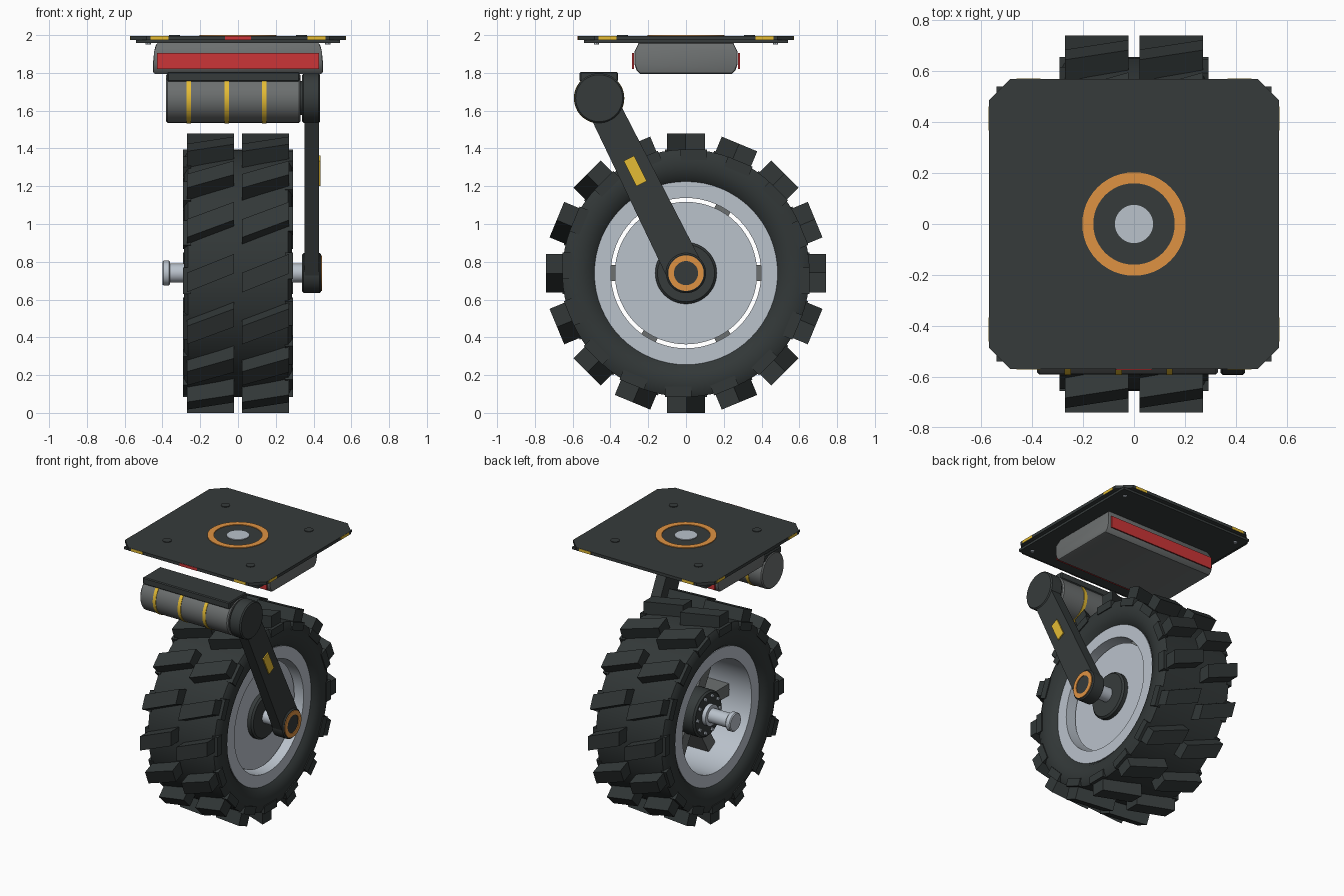
import bpy, bmesh, math
from mathutils import Matrix, Vector

if "Cube" in bpy.data.objects:
    bpy.data.objects.remove(bpy.data.objects["Cube"])

def mat(name, c):
    m = bpy.data.materials.new(name)
    m.diffuse_color = (*c, 1)
    m.use_nodes = True
    m.node_tree.nodes["Principled BSDF"].inputs["Base Color"].default_value = m.diffuse_color
    return m

DARK = mat("dark_metal", (0.037, 0.044, 0.044))
RUBBER = mat("rubber", (0.032, 0.039, 0.039))
GREY = mat("mid_grey", (0.150, 0.160, 0.160))
LIGHT = mat("light_steel", (0.49, 0.54, 0.60))
YELLOW = mat("yellow", (0.78, 0.50, 0.035))
RED = mat("red", (0.60, 0.036, 0.038))
COPPER = mat("copper", (0.74, 0.29, 0.055))
HUB = 0.74  # wheel centre height

def finish(bm, name, m, smooth=True):
    bmesh.ops.recalc_face_normals(bm, faces=bm.faces)
    me = bpy.data.meshes.new(name)
    bm.to_mesh(me)
    bm.free()
    me.materials.append(m)
    ob = bpy.data.objects.new(name, me)
    bpy.context.collection.objects.link(ob)
    if smooth:
        bpy.ops.object.select_all(action='DESELECT')
        ob.select_set(True)
        bpy.context.view_layer.objects.active = ob
        bpy.ops.object.shade_smooth_by_angle(angle=math.radians(30))
    return ob

def add_box(bm, lo, hi, mtx=Matrix()):
    lo, hi = Vector(lo), Vector(hi)
    bmesh.ops.create_cube(bm, size=1, matrix=mtx @ Matrix.Translation((lo + hi) / 2) @ Matrix.Diagonal((*(hi - lo), 1)))

def box(name, m, lo, hi, bevel=0, seg=3):
    bm = bmesh.new()
    add_box(bm, lo, hi)
    if bevel:
        bmesh.ops.bevel(bm, geom=bm.edges[:], offset=bevel, segments=seg, profile=0.5, affect='EDGES')
    return finish(bm, name, m, bevel > 0)

def lathe(name, m, prof, centre, axis='X', n=48):
    """Revolve a closed (along, radius) profile about an axis."""
    bm = bmesh.new()
    rings = []
    for i in range(n):
        a = 2 * math.pi * i / n
        c, s = math.cos(a), math.sin(a)
        pts = [(t, r * c, r * s) if axis == 'X' else (r * c, r * s, t) for t, r in prof]
        rings.append([bm.verts.new(Vector(p) + Vector(centre)) for p in pts])
    for i in range(n):
        a, b = rings[i], rings[(i + 1) % n]
        for j in range(len(prof)):
            k = (j + 1) % len(prof)
            if prof[j][1] > 0 or prof[k][1] > 0:
                bm.faces.new((a[j], a[k], b[k], b[j]))
    bmesh.ops.remove_doubles(bm, verts=bm.verts, dist=1e-5)
    return finish(bm, name, m)

def disc(name, m, t0, t1, r, centre, axis='X', n=48, inner=0.0, ch=0.0):
    prof = [(t0, inner), (t0, r - ch), (t0 + ch, r), (t1 - ch, r), (t1, r - ch), (t1, inner)]
    if not ch:
        prof = [prof[0], (t0, r), (t1, r), prof[-1]]
    return lathe(name, m, prof, centre, axis, n)

def prism_x(bm, outline, x0, x1):
    """Extrude a (y, z) outline along x."""
    f = bm.faces.new([bm.verts.new((x0, y, z)) for y, z in outline])
    ext = bmesh.ops.extrude_face_region(bm, geom=[f])
    bmesh.ops.translate(bm, vec=(x1 - x0, 0, 0), verts=[v for v in ext['geom'] if isinstance(v, bmesh.types.BMVert)])
    return bm

C = (0, 0, HUB)

# tyre body
lathe("tyre", RUBBER, [(-.24, .48), (-.27, .51), (-.285, .56), (-.285, .62), (-.265, .655),
      (.265, .655), (.285, .62), (.285, .56), (.27, .51), (.24, .48)], C, n=64)

# slanted tread lugs in two rows, with shoulder blocks
bm = bmesh.new()
for k in range(16):
    rot = Matrix.Translation(C) @ Matrix.Rotation(k * math.pi / 8, 4, 'X')
    for x0, x1 in ((-.27, -.022), (.022, .27)):
        shear = Matrix.Identity(4)
        shear[1][0] = 0.4
        mid = Matrix.Translation(((x0 + x1) / 2, 0, 0))
        add_box(bm, (x0, -.052, .62), (x1, .052, .74), rot @ mid @ shear @ mid.inverted())
    for s in (-1, 1):
        y = s * .04
        add_box(bm, (min(s * .25, s * .292), y - .07, .60), (max(s * .25, s * .292), y + .07, .655), rot)
finish(bm, "tread_lugs", RUBBER, False)

# rim, wheel disc, spokes
lathe("rim", LIGHT, [(-.25, .485), (-.25, .398), (.25, .398), (.25, .485)], C, n=64)
disc("wheel_disc", LIGHT, .16, .19, .377, C, n=64)
bm = bmesh.new()
for k in range(6):
    rot = Matrix.Translation(C) @ Matrix.Rotation(k * math.pi / 3, 4, 'X')
    add_box(bm, (-.07, .12, -.043), (.158, .402, .043), rot)
finish(bm, "spokes", GREY, False)

# hub, bolts, axle
disc("hub", DARK, -.18, .23, .163, C, ch=.012)
disc("hub_collar", LIGHT, -.21, -.17, .075, C)
for k in range(10):
    a = k * math.pi / 5
    disc("hub_bolt", LIGHT, -.192, -.178, .013, (0, .128 * math.cos(a), HUB + .128 * math.sin(a)), n=8)
disc("axle", LIGHT, -.37, .36, .05, C)
disc("axle_end", LIGHT, -.40, -.36, .066, C, ch=.006)

# swing arm
top, low = Vector((-.46, 1.666)), Vector((0, HUB))
d = (low - top).normalized()
nrm = Vector((-d.y, d.x))
finish(prism_x(bmesh.new(), [top + nrm * .085, low + nrm * .1, low - nrm * .1, top - nrm * .085], .352, .428),
       "swing_arm", DARK)
disc("arm_upper_end", DARK, .34, .435, .132, (0, *top), ch=.008)
disc("arm_lower_end", DARK, .34, .44, .106, C, ch=.008)
disc("arm_copper_ring", COPPER, .437, .445, .094, C, inner=.064)
p = top + d * .43
finish(prism_x(bmesh.new(), [p + nrm * a * .031 + d * b * .075
       for a, b in ((1, 1), (1, -1), (-1, -1), (-1, 1))], .427, .436), "arm_yellow_plate", YELLOW)

# motor with bands and mount
disc("motor", GREY, -.38, .33, .13, (0, *top), ch=.008)
for x in (-.26, -.06, .14):
    disc("motor_band", YELLOW, x - .012, x + .012, .1335, (0, *top), inner=.12)
disc("motor_shaft", DARK, .32, .35, .09, (0, *top))
box("motor_mount", DARK, (-.375, -.563, 1.755), (.325, -.36, 1.805), .006, 1)

# top plate with cut corners
bm = bmesh.new()
P, K = .57, .085
outline = [(P, P - K), (P - K, P), (-P + K, P), (-P, P - K), (-P, -P + K), (-P + K, -P), (P - K, -P), (P, -P + K)]
f = bm.faces.new([bm.verts.new((x, y, 1.973)) for x, y in outline])
ext = bmesh.ops.extrude_face_region(bm, geom=[f])
bmesh.ops.translate(bm, vec=(0, 0, .022), verts=[v for v in ext['geom'] if isinstance(v, bmesh.types.BMVert)])
finish(bm, "top_plate", DARK, False)
box("under_plate", DARK, (-.54, -.54, 1.957), (.54, .54, 1.974))
disc("turntable_ring", COPPER, 1.99, 2.0, .203, (0, 0, 0), 'Z', inner=.16)
disc("centre_cap", LIGHT, 1.99, 2.0, .075, (0, 0, 0), 'Z')
for sx in (-1, 1):
    for sy in (-1, 1):
        disc("plate_bolt", DARK, 1.99, 2.0, .03, (sx * .336, sy * .336, 0), 'Z', 20)
        disc("under_bolt", LIGHT, 1.95, 1.96, .014, (sx * .475, sy * .475, 0), 'Z', 10)

# coloured edge markers on the plate
for s in (-1, 1):
    for t in (-1, 1):
        u0, u1 = sorted((t * .368, t * .462))
        w0, w1 = sorted((s * .566, s * .572))
        box("edge_marker", YELLOW, (u0, w0, 1.974), (u1, w1, 1.994))
        box("edge_marker", YELLOW, (w0, u0, 1.974), (w1, u1, 1.994))
box("front_red_marker", RED, (-.07, -.574, 1.974), (.07, -.567, 1.994))

# faceted housing below the plate, with red side strips
side = [(.25, 1.96), (.272, 1.915), (.274, 1.85), (.262, 1.815), (.242, 1.795)]
bm = prism_x(bmesh.new(), side + [(-y, z) for y, z in reversed(side)], -.45, .45)
for v in bm.verts:
    if v.co.z > 1.95:
        v.co.x *= .955
ends = [e for e in bm.edges if abs(e.verts[0].co.x - e.verts[1].co.x) < .1]
bmesh.ops.bevel(bm, geom=ends, offset=.012, segments=2, profile=.5, affect='EDGES')
finish(bm, "housing", GREY)
for s in (-1, 1):
    y0, y1 = sorted((s * .276, s * .285))
    box("red_strip", RED, (-.43, y0, 1.82), (.43, y1, 1.905))
